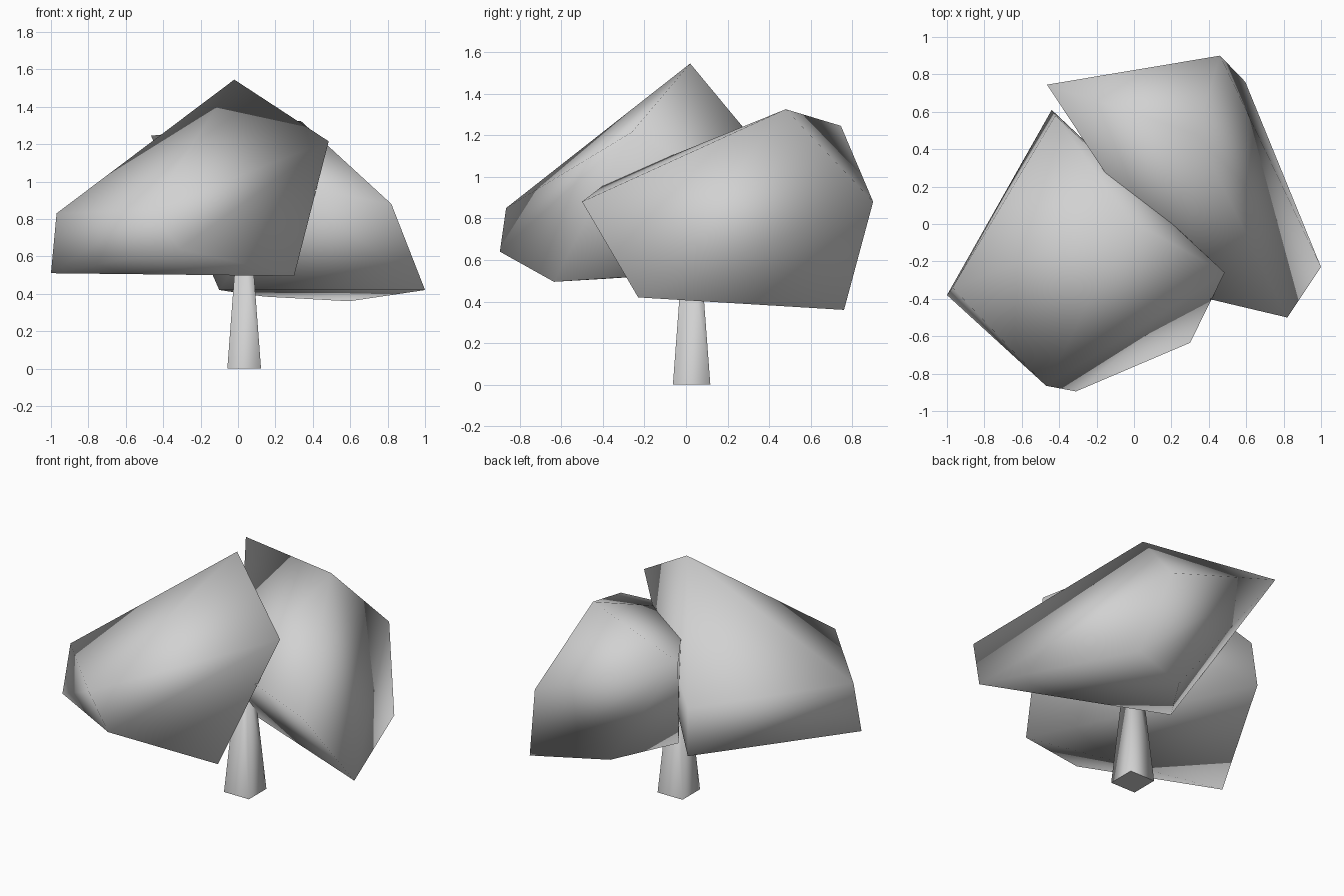
import bpy, bmesh, math
from mathutils import Matrix

cube = bpy.data.objects.get("Cube")
if cube:
    bpy.data.objects.remove(cube, do_unlink=True)

# Single pale grey material
grey = bpy.data.materials.new("pale_grey")
grey.use_nodes = True
colour = (0.64, 0.64, 0.64, 1)
grey.diffuse_color = colour
grey.node_tree.nodes["Principled BSDF"].inputs["Base Color"].default_value = colour


def finish(name, bm, angle):
    """Turn a bmesh into a smooth shaded object."""
    bmesh.ops.recalc_face_normals(bm, faces=bm.faces)
    mesh = bpy.data.meshes.new(name)
    bm.to_mesh(mesh)
    bm.free()
    mesh.materials.append(grey)
    obj = bpy.data.objects.new(name, mesh)
    bpy.context.collection.objects.link(obj)
    bpy.ops.object.select_all(action='DESELECT')
    obj.select_set(True)
    bpy.context.view_layer.objects.active = obj
    bpy.ops.object.shade_smooth_by_angle(angle=math.radians(angle))
    return obj


def foliage(name, corners):
    """Chunky leaf mass wrapped around a few corners, softly shaded all over."""
    bm = bmesh.new()
    for c in corners:
        bm.verts.new(c)
    bmesh.ops.convex_hull(bm, input=bm.verts)
    return finish(name, bm, 180)


# Taller leaf mass at the front
foliage("front_foliage", [
    (-0.02, 0.02, 1.545), (0.485, -0.26, 1.215),                         # crown
    (-0.47, -0.865, 0.85), (-0.97, -0.34, 0.83), (-0.42, 0.58, 0.87),    # shoulder
    (-0.31, -0.895, 0.64), (0.30, -0.635, 0.495),                        # lower rim
    (-1.0, -0.38, 0.51), (-0.44, 0.61, 0.575),
])

# Wider leaf mass at the back
foliage("back_foliage", [
    (0.335, 0.48, 1.325), (-0.465, 0.745, 1.245), (0.27, -0.37, 0.98),   # crown
    (0.82, -0.50, 0.88), (0.46, 0.90, 0.88),                             # shoulder
    (1.0, -0.23, 0.42), (0.595, 0.76, 0.36),                             # lower rim
    (-0.10, 0.22, 0.42), (0.14, 0.58, 0.385),
])

# Tapered square trunk
bm = bmesh.new()
bmesh.ops.create_cone(
    bm, cap_ends=True, segments=4, depth=0.8,
    radius1=0.09 * math.sqrt(2), radius2=0.03 * math.sqrt(2),
    matrix=Matrix.Translation((0, 0, 0.4)) @ Matrix.Rotation(math.pi / 4, 4, 'Z'))
trunk = finish("trunk", bm, 92)
trunk.location = (0.033, 0.027, 0)
